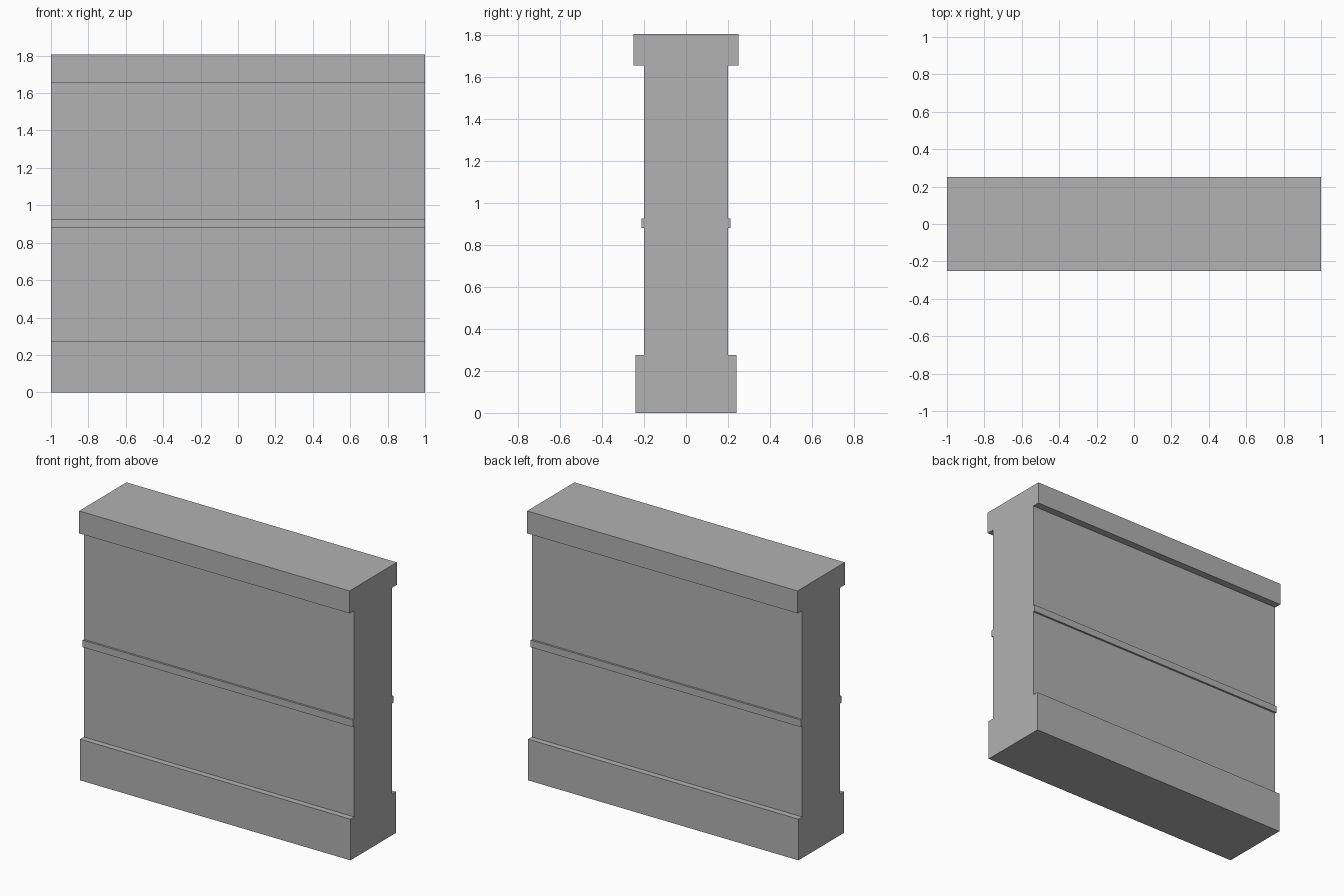
import bpy, bmesh

cube = bpy.data.objects.get("Cube")
if cube:
    bpy.data.objects.remove(cube, do_unlink=True)

LENGTH = 2.0
BODY = 0.2  # half thickness of the wall body

# Plain grey stone
stone = bpy.data.materials.new("grey_stone")
stone.use_nodes = True
grey = (0.445, 0.445, 0.445, 1)
stone.diffuse_color = grey
stone.node_tree.nodes["Principled BSDF"].inputs["Base Color"].default_value = grey

# Half cross-section (half thickness, height): plinth, middle band and coping
half = [
    (0.24, 0), (0.24, 0.275), (BODY, 0.275),
    (BODY, 0.88), (0.213, 0.88), (0.213, 0.927), (BODY, 0.927),
    (BODY, 1.655), (0.25, 1.655), (0.25, 1.805),
]
outline = half + [(-y, z) for y, z in reversed(half)]

# Extrude the mirrored section along the length of the wall
bm = bmesh.new()
end = bm.faces.new([bm.verts.new((-LENGTH / 2, y, z)) for y, z in outline])
result = bmesh.ops.extrude_face_region(bm, geom=[end], use_keep_orig=True)
moved = [v for v in result["geom"] if isinstance(v, bmesh.types.BMVert)]
bmesh.ops.translate(bm, verts=moved, vec=(LENGTH, 0, 0))
bmesh.ops.recalc_face_normals(bm, faces=bm.faces)

mesh = bpy.data.meshes.new("wall_section")
bm.to_mesh(mesh)
bm.free()
mesh.materials.append(stone)
wall = bpy.data.objects.new("wall_section", mesh)
bpy.context.collection.objects.link(wall)
